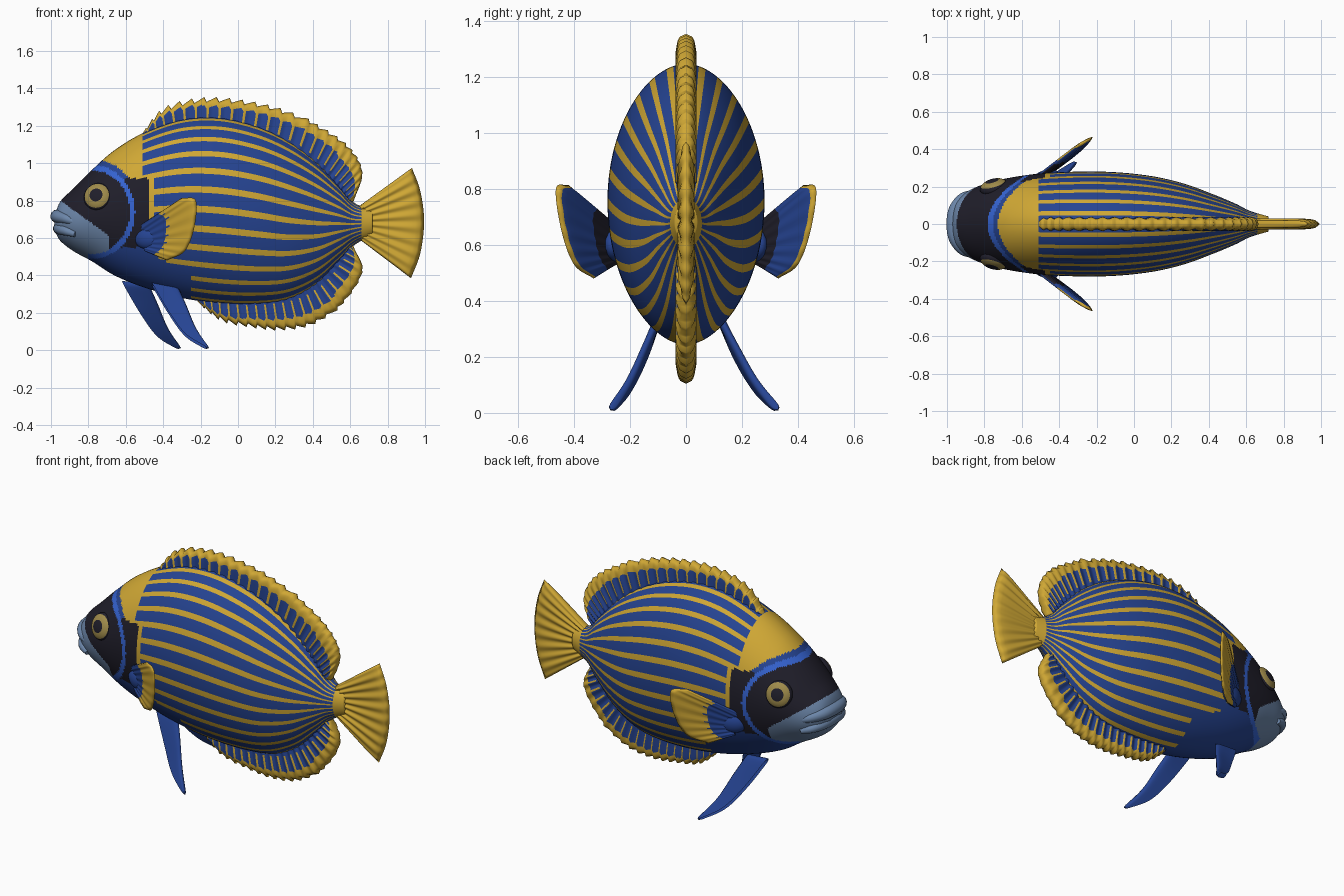
import bpy, bmesh, math
from mathutils import Vector

if "Cube" in bpy.data.objects:
    bpy.data.objects.remove(bpy.data.objects["Cube"])

COLOURS = {
    "yellow": (0.63, 0.39, 0.035),
    "deep_blue": (0.019, 0.058, 0.29),
    "bright_blue": (0.035, 0.125, 0.64),
    "mask_black": (0.014, 0.013, 0.023),
    "muzzle_grey": (0.15, 0.24, 0.40),
    "iris_beige": (0.35, 0.26, 0.07),
}
YELLOW, DEEP, BRIGHT, BLACK, GREY, IRIS = range(6)
MATS = []
for name, rgb in COLOURS.items():
    m = bpy.data.materials.new(name)
    m.use_nodes = True
    m.diffuse_color = (*rgb, 1)
    bsdf = m.node_tree.nodes["Principled BSDF"]
    bsdf.inputs["Base Color"].default_value = (*rgb, 1)
    bsdf.inputs["Roughness"].default_value = 0.6
    MATS.append(m)


def spline(pts, t):
    """Point at t (0 to 1) on a smooth curve through pts."""
    n = len(pts) - 1
    i = min(int(t * n), n - 1)
    k = t * n - i
    b, c = Vector(pts[i]), Vector(pts[i + 1])
    a = Vector(pts[i - 1]) if i > 0 else 2 * b - c
    d = Vector(pts[i + 2]) if i + 2 <= n else 2 * c - b
    return b + 0.5 * k * (c - a + k * (2 * a - 5 * b + 4 * c - d + k * (3 * (b - c) + d - a)))


def finish(name, bm):
    bmesh.ops.remove_doubles(bm, verts=bm.verts, dist=0.0004)
    bmesh.ops.recalc_face_normals(bm, faces=bm.faces)
    for f in bm.faces:
        f.smooth = True
    mesh = bpy.data.meshes.new(name)
    bm.to_mesh(mesh)
    bm.free()
    for m in MATS:
        mesh.materials.append(m)
    ob = bpy.data.objects.new(name, mesh)
    bpy.context.collection.objects.link(ob)
    return ob


# Body: x, top, bottom, half width at each station
STATIONS = [
    (-0.98, 0.72, 0.64, 0.06), (-0.95, 0.795, 0.585, 0.125), (-0.88, 0.865, 0.53, 0.18),
    (-0.78, 0.965, 0.475, 0.22), (-0.66, 1.07, 0.40, 0.248), (-0.5, 1.165, 0.335, 0.27),
    (-0.3, 1.235, 0.28, 0.28), (-0.1, 1.245, 0.25, 0.277), (0.1, 1.2, 0.245, 0.255),
    (0.27, 1.12, 0.27, 0.215), (0.42, 1.01, 0.35, 0.16), (0.54, 0.885, 0.47, 0.11),
    (0.62, 0.79, 0.56, 0.07), (0.72, 0.75, 0.615, 0.04)]
STRIPES, PER = 13, 6
ROWS, COLS = STRIPES * PER, 200


def body_colour(x, z, row):
    e = math.hypot((x + 0.78) / 0.23, (z - 0.74) / 0.25)
    if z < 0.62 - 0.72 * (x + 0.70) and x < -0.69 and (e < 0.9 or x < -0.8):
        return GREY
    if e < 0.88:
        return BLACK
    if e < 1.0:
        return BRIGHT
    if x > 0.66:
        return YELLOW
    if z > 0.92:
        if x < -0.51:
            return DEEP if e < 1.12 else YELLOW
    elif z > 0.55:
        if x < -0.445:
            return BLACK if x < -0.475 else YELLOW
    elif x < -0.42 or (x < -0.25 and z < 0.42 - 0.4 * (x + 0.25)):
        return DEEP
    return YELLOW if row % PER in (2, 3) else DEEP


bm = bmesh.new()
rings = []
for c in range(COLS + 1):
    x, top, bot, w = spline(STATIONS, c / COLS)
    ring = []
    for r in range(2 * ROWS):
        g = (r if r <= ROWS else 2 * ROWS - r) / ROWS * 2 - 1
        f = 0.3 * g + 0.7 * math.sin(math.pi / 2 * g)
        y = w * max(0, 1 - f * f) ** 0.54 * (1 if r <= ROWS else -1)
        ring.append(bm.verts.new((x, y, (top + bot) / 2 + f * (top - bot) / 2)))
    rings.append(ring)
for a, b in zip(rings, rings[1:]):
    for r in range(2 * ROWS):
        s = (r + 1) % (2 * ROWS)
        face = bm.faces.new((a[r], a[s], b[s], b[r]))
        mid = face.calc_center_median()
        face.material_index = body_colour(mid.x, mid.z, r if r < ROWS else 2 * ROWS - 1 - r)
bm.faces.new(rings[0]).material_index = GREY
bm.faces.new(rings[-1]).material_index = YELLOW
finish("body", bm)


def fin(name, inner, outer, normal, thick, rule, nu=40, nv=14, rays=0, teeth=0.0):
    """Rounded sheet between two curves; rule(u, v, side, column) picks colours."""
    bm = bmesh.new()
    n = Vector(normal).normalized()
    for side in (1, -1):
        grid = []
        for i in range(nu + 1):
            u = i / nu
            p, q = spline(inner, u), spline(outer, u)
            if teeth:
                q += (q - p) * teeth * ((u * rays) % 1 - 0.6) * (1 - u)
            row = []
            for j in range(nv + 1):
                v = j / nv
                t = thick * math.sqrt(max(0, (1 - v ** 8) * (1 - (2 * u - 1) ** 16)))
                t *= 1 + 0.16 * math.cos(2 * math.pi * rays * u)
                row.append(bm.verts.new(p.lerp(q, v) + n * side * t))
            grid.append(row)
        for i in range(nu):
            for j in range(nv):
                f = bm.faces.new((grid[i][j], grid[i + 1][j], grid[i + 1][j + 1], grid[i][j + 1]))
                f.material_index = rule((i + 0.5) / nu, (j + 0.5) / nv, side, i)
    return finish(name, bm)


def rayed(u, v, side, i):
    edge = 0.78 - 0.12 * u
    return YELLOW if v > edge or u > 0.97 or (i % 5 == 0 and v > 0.25) else DEEP


# Dorsal and anal fins
fin("dorsal_fin",
    [(-0.53, 0, 1.11), (-0.38, 0, 1.17), (-0.2, 0, 1.2), (0, 0, 1.18), (0.2, 0, 1.11),
     (0.37, 0, 1.0), (0.47, 0, 0.9), (0.54, 0, 0.83), (0.59, 0, 0.77)],
    [(-0.52, 0, 1.15), (-0.40, 0, 1.29), (-0.2, 0, 1.345), (0.02, 0, 1.335), (0.24, 0, 1.285),
     (0.45, 0, 1.19), (0.60, 0, 1.08), (0.665, 0, 0.95), (0.62, 0, 0.80)],
    (0, 1, 0), 0.033, rayed, nu=130, nv=18, rays=26, teeth=0.3)
fin("anal_fin",
    [(-0.24, 0, 0.31), (-0.1, 0, 0.29), (0.05, 0, 0.28), (0.2, 0, 0.30), (0.33, 0, 0.34),
     (0.43, 0, 0.41), (0.52, 0, 0.5), (0.6, 0, 0.59)],
    [(-0.21, 0, 0.25), (-0.09, 0, 0.16), (0.07, 0, 0.125), (0.23, 0, 0.11), (0.40, 0, 0.14),
     (0.56, 0, 0.25), (0.665, 0, 0.42), (0.62, 0, 0.55)],
    (0, 1, 0), 0.033, rayed, nu=110, nv=18, rays=22, teeth=0.25)

# Tail fin
fin("tail_fin",
    [(0.64, 0, 0.765), (0.66, 0, 0.73), (0.67, 0, 0.685), (0.66, 0, 0.64), (0.64, 0, 0.60)],
    [(0.93, 0, 0.975), (0.975, 0, 0.85), (0.995, 0, 0.69), (0.975, 0, 0.52), (0.925, 0, 0.385)],
    (0, 1, 0), 0.026, lambda *a: YELLOW, nu=80, rays=9)


# Pectoral fins: yellow outside, dark inside
def pectoral(u, v, side, i):
    if side > 0:
        return YELLOW if v > 0.42 + 0.05 * (i % 5 == 0) else DEEP
    return YELLOW if v > 0.93 else DEEP if v > 0.45 else BLACK


def ball(name, at, size, axis, rule):
    bm = bmesh.new()
    bmesh.ops.create_uvsphere(bm, u_segments=32, v_segments=32, radius=1)
    for f in bm.faces:
        f.material_index = rule(f.calc_center_median().z)
    ob = finish(name, bm)
    ob.location, ob.scale = at, size
    ob.rotation_euler = Vector(axis).to_track_quat("Z", "Y").to_euler()
    return ob


for s, tag in ((1, "back"), (-1, "front")):
    fin("pectoral_fin_" + tag,
        [(-0.52, s * 0.25, 0.67), (-0.50, s * 0.25, 0.63), (-0.49, s * 0.25, 0.59),
         (-0.49, s * 0.25, 0.56), (-0.50, s * 0.25, 0.53)],
        [(-0.30, s * 0.42, 0.815), (-0.225, s * 0.465, 0.80), (-0.235, s * 0.445, 0.65),
         (-0.285, s * 0.40, 0.53), (-0.38, s * 0.33, 0.48)],
        (-0.55, s * 0.83, 0), 0.012, pectoral, rays=8)
    ball("pectoral_base_" + tag, (-0.48, s * 0.245, 0.60), (0.08, 0.06, 0.04), (-0.4, s, 0),
         lambda z: DEEP)

    # Pelvic fins, swept to different angles
    dx, k = (-0.15, 1.22 * s) if s > 0 else (0, s)
    lead = [(-0.47, 0.09, 0.37), (-0.37, 0.15, 0.2), (-0.28, 0.21, 0.08), (-0.165, 0.27, 0.008)]
    trail = [(-0.33, 0.09, 0.36), (-0.28, 0.14, 0.25), (-0.225, 0.2, 0.12), (-0.155, 0.27, 0.012)]
    fin("pelvic_fin_" + tag, [(x + dx, y * k, z) for x, y, z in lead],
        [(x + dx, y * k, z) for x, y, z in trail], (0, 0.85, 0.5 * s), 0.013,
        lambda *a: DEEP)

    # Eyes
    ball("eye_" + tag, (-0.75, s * 0.198, 0.82), (0.076, 0.076, 0.04), (-0.28, s, 0.32),
         lambda z: BLACK if z > 0.9 or z < 0.45 else IRIS)


# Lips
def lip(name, z, reach, radius):
    cu = bpy.data.curves.new(name, "CURVE")
    cu.dimensions = "3D"
    cu.bevel_depth, cu.bevel_resolution, cu.use_fill_caps = radius, 5, True
    sp = cu.splines.new("POLY")
    path = [(-0.87, 0.165, z - 0.03), (-0.92, 0.135, z - 0.012), (reach, 0.06, z)]
    path += [(x, -y, h) for x, y, h in reversed(path)]
    sp.points.add(24)
    for i, p in enumerate(sp.points):
        p.co = (*spline(path, i / 24), 1)
        p.radius = 0.45 + 0.55 * math.sin(math.pi * i / 24)
    for_mat = MATS[GREY]
    cu.materials.append(for_mat)
    sp.use_smooth = True
    ob = bpy.data.objects.new(name, cu)
    bpy.context.collection.objects.link(ob)


lip("upper_lip", 0.715, -0.962, 0.036)
lip("lower_lip", 0.65, -0.952, 0.033)
